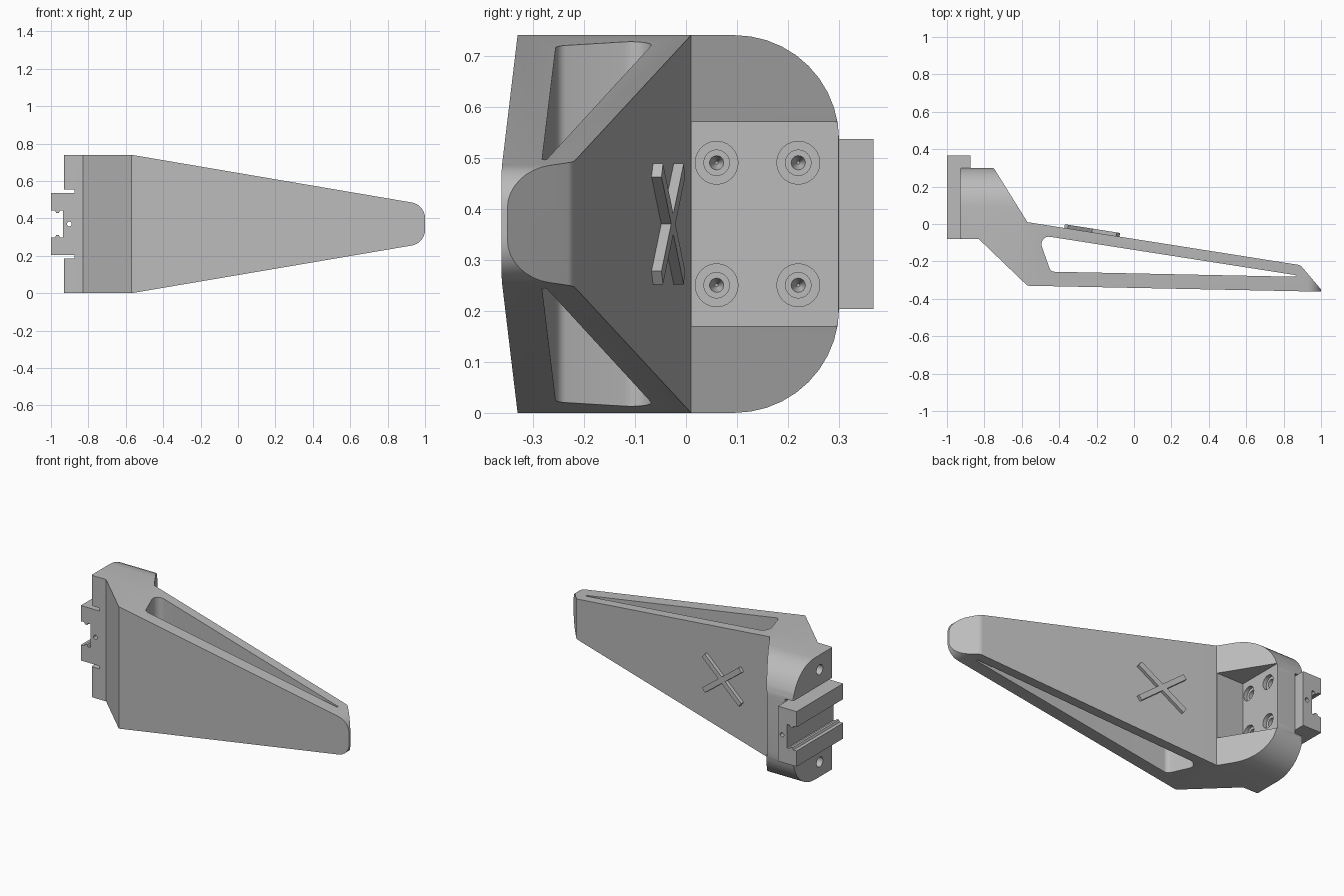
import bpy, bmesh, math
from mathutils import Vector, Matrix

if "Cube" in bpy.data.objects:
    bpy.data.objects.remove(bpy.data.objects["Cube"], do_unlink=True)

H = 0.74          # full height
MID = H / 2

grey = bpy.data.materials.new("plain_grey")
grey.use_nodes = True
grey.diffuse_color = (0.5, 0.5, 0.5, 1)
grey.node_tree.nodes["Principled BSDF"].inputs["Base Color"].default_value = (0.5, 0.5, 0.5, 1)


def rounded(corners, steps=8):
    """Outline from (a, b) or (a, b, radius) corners, with arcs at the radii."""
    out = []
    for i, c in enumerate(corners):
        p = Vector(c[:2])
        if len(c) == 2:
            out.append(p)
            continue
        u = (Vector(corners[i - 1][:2]) - p).normalized()
        v = (Vector(corners[(i + 1) % len(corners)][:2]) - p).normalized()
        half = u.angle(v) / 2
        reach = c[2] / math.tan(half)
        centre = p + (u + v).normalized() * c[2] / math.sin(half)
        start, end = p + u * reach - centre, p + v * reach - centre
        sweep = math.pi - 2 * half
        for k in range(steps + 1):
            t = k / steps
            out.append(centre + (start * math.sin((1 - t) * sweep)
                                 + end * math.sin(t * sweep)) / math.sin(sweep))
    return out


def finish(name, bm):
    bmesh.ops.recalc_face_normals(bm, faces=bm.faces)
    mesh = bpy.data.meshes.new(name)
    bm.to_mesh(mesh)
    bm.free()
    mesh.materials.append(grey)
    obj = bpy.data.objects.new(name, mesh)
    bpy.context.collection.objects.link(obj)
    return obj


def prism(name, outline, axis, lo, hi):
    """Extrude an outline along x (y, z), y (x, z) or z (x, y)."""
    place = {"x": lambda a, b, d: (d, a, b),
             "y": lambda a, b, d: (a, d, b),
             "z": lambda a, b, d: (a, b, d)}[axis]
    bm = bmesh.new()
    face = bm.faces.new([bm.verts.new(place(p[0], p[1], lo)) for p in outline])
    grown = bmesh.ops.extrude_face_region(bm, geom=[face])["geom"]
    move = Vector(place(0, 0, hi - lo))
    bmesh.ops.translate(bm, vec=move, verts=[g for g in grown if isinstance(g, bmesh.types.BMVert)])
    return finish(name, bm)


def box(name, x0, x1, y0, y1, z0, z1):
    return prism(name, [(x0, y0), (x1, y0), (x1, y1), (x0, y1)], "z", z0, z1)


def rod(name, x0, x1, y, z, r0, r1=None, sides=24):
    """Cylinder or cone along x."""
    bm = bmesh.new()
    bmesh.ops.create_cone(bm, cap_ends=True, segments=sides, radius1=r0,
                          radius2=r0 if r1 is None else r1, depth=x1 - x0,
                          matrix=Matrix.Translation(((x0 + x1) / 2, y, z))
                          @ Matrix.Rotation(math.pi / 2, 4, "Y"))
    return finish(name, bm)


def combine(target, tool, operation="DIFFERENCE"):
    mod = target.modifiers.new(operation.lower(), "BOOLEAN")
    mod.operation, mod.object, mod.solver = operation, tool, "EXACT"
    bpy.context.view_layer.objects.active = target
    bpy.ops.object.modifier_apply(modifier=mod.name)
    bpy.data.objects.remove(tool, do_unlink=True)


def smooth(obj):
    bpy.ops.object.select_all(action="DESELECT")
    obj.select_set(True)
    bpy.context.view_layer.objects.active = obj
    bpy.ops.object.shade_smooth_by_angle(angle=math.radians(30))


# Arm and bracket: plan shape trimmed by the front taper and the rounded back
plan = rounded([(-0.93, -0.08, 0.012), (-0.93, 0.30, 0.012), (-0.75, 0.30, 0.015),
                (-0.57, 0.01), (0.89, -0.22, 0.04), (1.0, -0.35), (1.0, -0.362),
                (-0.57, -0.33), (-0.83, -0.08)])
body = prism("bracket_arm", plan, "z", 0, H)
taper = rounded([(-1.1, 0), (-0.57, 0), (1.0, 0.267, 0.085),
                 (1.0, H - 0.267, 0.085), (-0.57, H), (-1.1, H)])
combine(body, prism("taper_cutter", taper, "y", -0.6, 0.6), "INTERSECT")
back = rounded([(-0.6, 0), (0.3, 0, 0.205), (0.3, H, 0.205), (-0.6, H)], 10)
combine(body, prism("back_cutter", back, "x", -1.2, 1.2), "INTERSECT")

# Long window through the arm
window = rounded([(-0.515, -0.058, 0.04), (0.875, -0.275, 0.004),
                  (0.86, -0.282, 0.004), (-0.445, -0.255, 0.03)])
combine(body, prism("window_cutter", window, "z", -0.2, 1))

# Bolt recess and clamp slot
combine(body, box("recess_cutter", -0.752, -0.4, 0.011, 0.5, 0.17, 0.57))
combine(body, box("slot_cutter", -1.2, -0.875, -0.4, 0.5, 0.185, H - 0.185))

# Countersunk bolt holes
for y in (0.06, 0.22):
    for z in (MID - 0.12, MID + 0.12):
        combine(body, rod("counterbore", -0.775, -0.7, y, z, 0.042))
        combine(body, rod("bolt_hole", -0.8, -0.7, y, z, 0.025))
        combine(body, rod("bolt_tip", -0.835, -0.79, y, z, 0.003, 0.017))

# Mounting holes in the end face
for z in (0.09, H - 0.09):
    combine(body, rod("mounting_hole", -1.1, -0.83, 0.045, z, 0.03))
smooth(body)

# Clamp block with an open channel, a small bump on each jaw and a pin hole
half_jaw = [(-0.875, -0.167), (-1.0, -0.167), (-1.0, -0.072), (-0.978, -0.072),
            (-0.972, -0.06), (-0.958, -0.06), (-0.952, -0.072), (-0.936, -0.072)]
channel = [(x, MID + z) for x, z in half_jaw] + [(x, MID - z) for x, z in reversed(half_jaw)]
clamp = prism("clamp_block", channel, "y", -0.08, 0.367)
ring = [(-0.902 + 0.013 * math.cos(k * math.pi / 8), MID + 0.013 * math.sin(k * math.pi / 8))
        for k in range(16)]
combine(clamp, prism("pin_hole", ring, "y", -0.3, 0.6))
smooth(clamp)

# Raised cross on the sloping back face
slope = math.atan2(-0.23, 1.46)
bars = []
for tilt in (1, -1):
    bar = box("raised_cross", -0.175, 0.175, -0.02, 0.02, -0.016, 0.016)
    bar.data.transform(Matrix.Translation((-0.225, -0.0445, MID))
                       @ Matrix.Rotation(slope, 4, "Z")
                       @ Matrix.Rotation(tilt * math.radians(37), 4, "Y"))
    bars.append(bar)
combine(bars[0], bars[1], "UNION")
